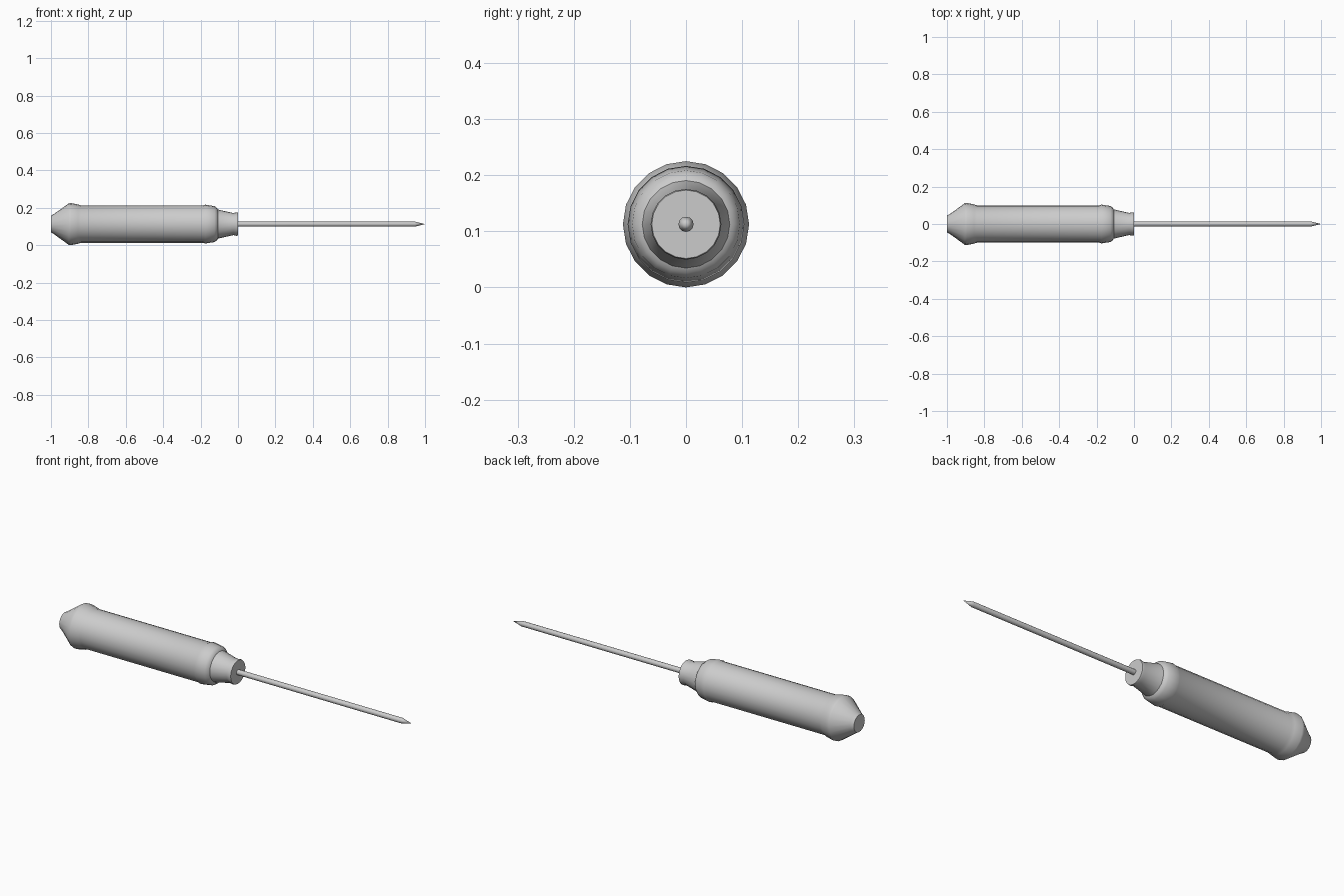
import bpy, bmesh, math

cube = bpy.data.objects.get("Cube")
if cube:
    bpy.data.objects.remove(cube)

AXIS_Z = 0.1125

grey = bpy.data.materials.new("light_grey")
grey.use_nodes = True
colour = (0.6, 0.6, 0.6, 1)
grey.diffuse_color = colour
grey.node_tree.nodes["Principled BSDF"].inputs["Base Color"].default_value = colour


def lathe(name, profile, sides):
    """Turn (x, radius) pairs around the long axis; zero radius makes a point."""
    bm = bmesh.new()
    rings = []
    for x, r in profile:
        count = sides if r else 1
        angles = [2 * math.pi * i / sides for i in range(count)]
        rings.append([bm.verts.new((x, r * math.sin(a), AXIS_Z + r * math.cos(a)))
                      for a in angles])
    for a, b in zip(rings, rings[1:]):
        for i in range(sides):
            j = (i + 1) % sides
            if len(b) == 1:
                bm.faces.new((a[i], a[j], b[0]))
            else:
                bm.faces.new((a[i], a[j], b[j], b[i]))
    for ring in (rings[0], rings[-1]):
        if len(ring) > 1:
            bm.faces.new(ring)
    bmesh.ops.recalc_face_normals(bm, faces=bm.faces)
    mesh = bpy.data.meshes.new(name)
    bm.to_mesh(mesh)
    bm.free()
    mesh.materials.append(grey)
    obj = bpy.data.objects.new(name, mesh)
    bpy.context.collection.objects.link(obj)
    bpy.ops.object.select_all(action='DESELECT')
    obj.select_set(True)
    bpy.context.view_layer.objects.active = obj
    bpy.ops.object.shade_smooth_by_angle(angle=math.radians(35))
    return obj


# Handle: tapered butt, flared rim, long grip, collar, neck and lip
lathe("handle", [
    (-1.0, 0.045), (-0.985, 0.053), (-0.905, 0.111), (-0.893, 0.1125),
    (-0.855, 0.105), (-0.84, 0.1), (-0.185, 0.1), (-0.175, 0.104),
    (-0.125, 0.096), (-0.112, 0.086), (-0.108, 0.078), (-0.025, 0.059),
    (-0.008, 0.063), (0.0, 0.061), (0.0, 0.057)], 20)

# Thin rod ending in a sharp point
lathe("spike", [(-0.01, 0.0135), (0.945, 0.0135), (1.0, 0.0)], 12)
